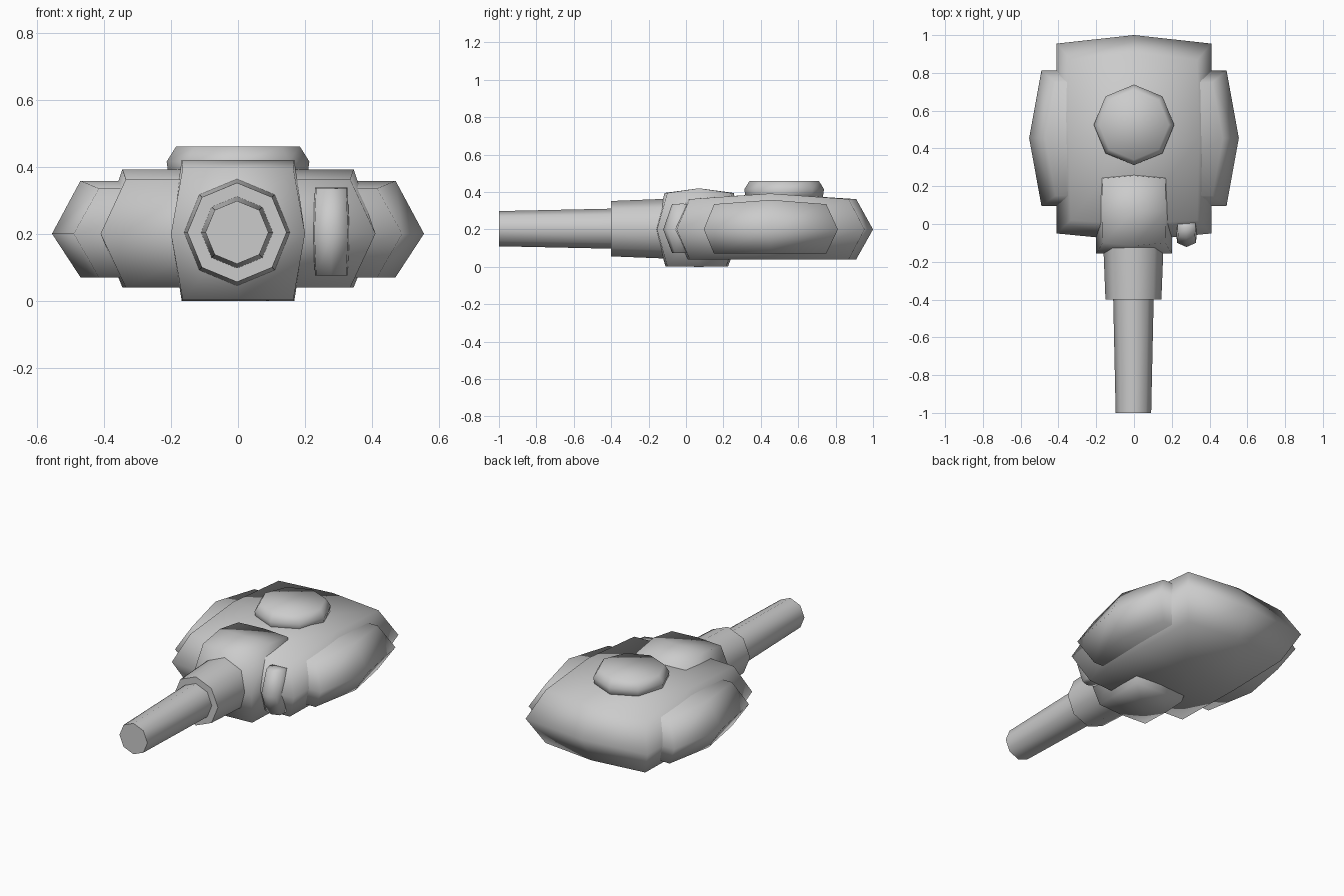
import bpy, bmesh
from math import pi, sin, cos, radians

cube = bpy.data.objects.get("Cube")
if cube:
    bpy.data.objects.remove(cube, do_unlink=True)

# Single flat grey
grey = bpy.data.materials.new("plain_grey")
grey.use_nodes = True
GREY = (0.6, 0.6, 0.6, 1)
grey.diffuse_color = GREY
grey.node_tree.nodes["Principled BSDF"].inputs["Base Color"].default_value = GREY


def finish(name, bm, angle=None):
    bmesh.ops.recalc_face_normals(bm, faces=bm.faces)
    mesh = bpy.data.meshes.new(name)
    bm.to_mesh(mesh)
    bm.free()
    mesh.materials.append(grey)
    mesh.shade_smooth()
    obj = bpy.data.objects.new(name, mesh)
    bpy.context.collection.objects.link(obj)
    if angle:
        bpy.ops.object.select_all(action='DESELECT')
        bpy.context.view_layer.objects.active = obj
        obj.select_set(True)
        bpy.ops.object.shade_smooth_by_angle(angle=radians(angle))
    return obj


def slab(name, bottom, middle, top, x=0):
    """Faceted cast block from three levels; each level is
    (corner half width, side half width), (front corner, front centre, side,
    back corner, back centre) in y, (end height, mid height)."""
    bm = bmesh.new()
    levels = []
    for (wc, ws), (fc, f, s, bc, b), (ze, zm) in (bottom, middle, top):
        rows = ((wc, fc, f, ze), (ws, s, s, zm), (wc, bc, b, ze))
        levels.append([[bm.verts.new((x + i * w, yc if i else y, z)) for i in (-1, 0, 1)]
                       for w, yc, y, z in rows])
    # Flat grids close the bottom and top
    for g in (levels[0], levels[2]):
        for r in range(2):
            for c in range(2):
                bm.faces.new((g[r][c], g[r][c + 1], g[r + 1][c + 1], g[r + 1][c]))
    # Rim quads join the levels
    rim = [(0, 0), (0, 1), (0, 2), (1, 2), (2, 2), (2, 1), (2, 0), (1, 0)]
    for lo, hi in zip(levels, levels[1:]):
        for (a, b), (c, d) in zip(rim, rim[1:] + rim[:1]):
            bm.faces.new((lo[a][b], lo[c][d], hi[c][d], hi[a][b]))
    bmesh.ops.delete(bm, geom=[v for v in bm.verts if not v.link_faces], context='VERTS')
    return finish(name, bm)


def octagon_turn(name, profile, place, angle=None):
    """Eight-sided turned part; profile is (radius, distance along axis)."""
    bm = bmesh.new()
    rings = [[bm.verts.new(place(r * cos(k * pi / 4), r * sin(k * pi / 4), d))
              for k in range(8)] for r, d in profile]
    for lo, hi in zip(rings, rings[1:]):
        for k in range(8):
            n = (k + 1) % 8
            bm.faces.new((lo[k], lo[n], hi[n], hi[k]))
    bm.faces.new(rings[0])
    bm.faces.new(rings[-1])
    return finish(name, bm, angle)


# Main turret shell
slab("turret_body",
     ((0.335, 0.345), (0.02, 0.0, 0.45, 0.87, 0.91), (0.04, 0.04)),
     ((0.41, 0.41), (-0.05, -0.09, 0.45, 0.955, 1.0), (0.2, 0.2)),
     ((0.335, 0.345), (0.02, 0.0, 0.45, 0.87, 0.91), (0.362, 0.392)))

# Bulging armour that sticks out through both sides
slab("side_armour",
     ((0.415, 0.47), (0.15, 0.15, 0.455, 0.75, 0.75), (0.07, 0.07)),
     ((0.49, 0.555), (0.095, 0.095, 0.455, 0.812, 0.812), (0.2, 0.2)),
     ((0.415, 0.47), (0.15, 0.15, 0.455, 0.75, 0.75), (0.335, 0.358)))

# Gun mantlet
slab("gun_mantlet",
     ((0.165, 0.168), (-0.1, -0.11, 0.07, 0.215, 0.225), (0.003, 0.0)),
     ((0.2, 0.2), (-0.155, -0.165, 0.07, 0.28, 0.3), (0.2, 0.2)),
     ((0.165, 0.168), (-0.1, -0.115, 0.07, 0.24, 0.255), (0.395, 0.42)))

# Small upright sight housing beside the gun
slab("sight_housing",
     ((0.045, 0.048), (-0.06, -0.075, -0.02, 0.02, 0.02), (0.075, 0.075)),
     ((0.05, 0.056), (-0.1, -0.122, -0.03, 0.03, 0.03), (0.2, 0.2)),
     ((0.045, 0.048), (-0.06, -0.075, -0.02, 0.02, 0.02), (0.335, 0.338)), x=0.278)

# Commander hatch
octagon_turn("roof_hatch", [(0.205, 0.36), (0.213, 0.415), (0.185, 0.46)],
             lambda a, b, d: (a, b + 0.525, d))


# Gun sleeve and barrel along y
def along_y(a, b, d):
    return (a - 0.003, d, b + 0.204)


octagon_turn("gun_sleeve", [(0.162, 0.0), (0.16, -0.1), (0.148, -0.4)], along_y, 50)
octagon_turn("gun_barrel", [(0.108, -0.35), (0.107, -0.4), (0.094, -1.0)], along_y, 50)
